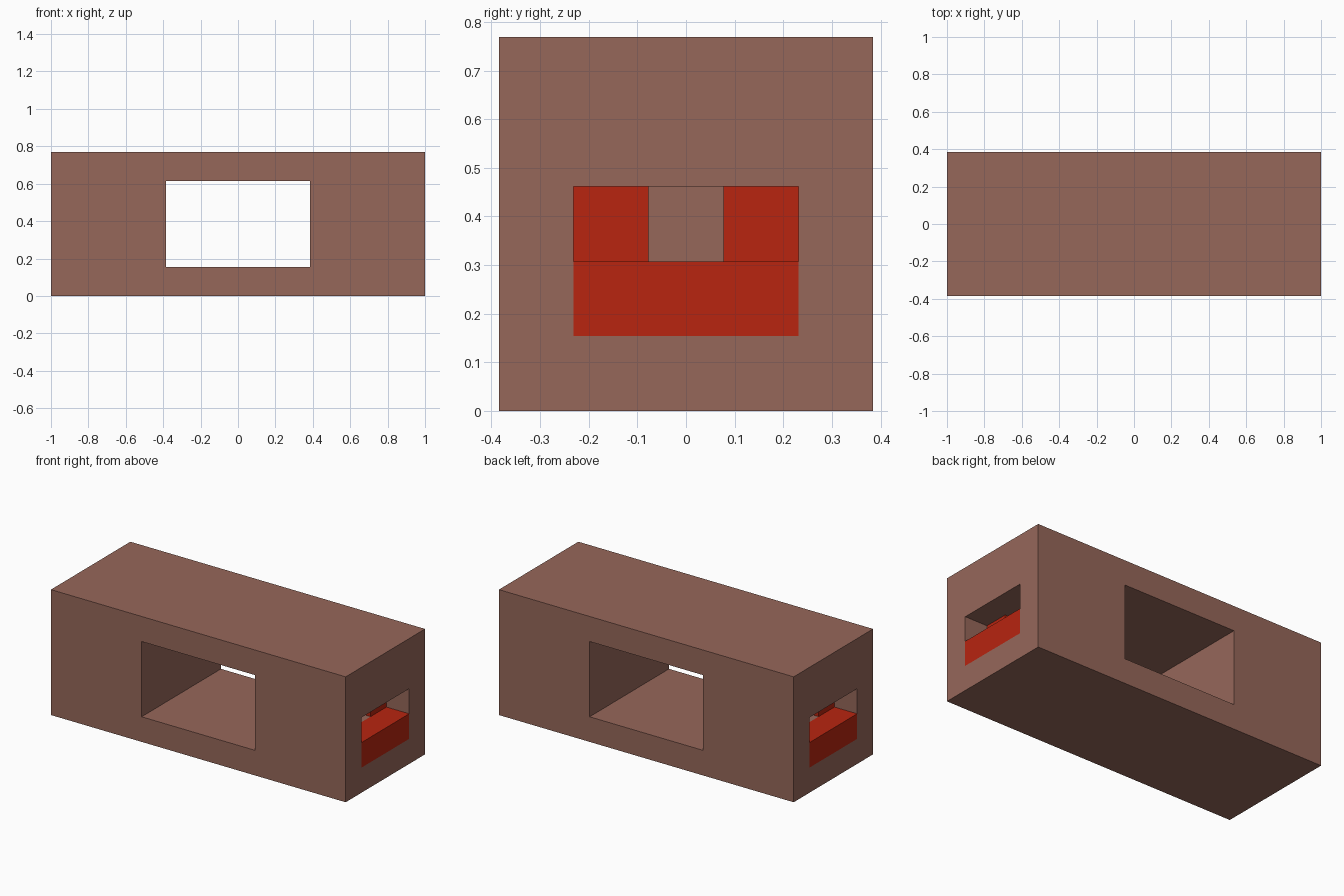
import bpy
from mathutils import Vector

cube = bpy.data.objects.get("Cube")
if cube:
    bpy.data.objects.remove(cube, do_unlink=True)

U = 1 / 13  # building module: the block is 26 x 10 x 10 modules


def make_material(name, rgb):
    mat = bpy.data.materials.new(name)
    mat.use_nodes = True
    mat.diffuse_color = (*rgb, 1)
    mat.node_tree.nodes["Principled BSDF"].inputs["Base Color"].default_value = (*rgb, 1)
    return mat


brown = make_material("clay brown", (0.305, 0.136, 0.102))
red = make_material("signal red", (0.479, 0.018, 0.005))


def box(name, low, high, mat):
    """Box between two corners given in modules."""
    low, high = Vector(low) * U, Vector(high) * U
    bpy.ops.mesh.primitive_cube_add(size=1, location=(low + high) / 2)
    obj = bpy.context.object
    obj.name = name
    obj.scale = high - low
    bpy.ops.object.transform_apply(location=False, rotation=False, scale=True)
    obj.data.materials.append(mat)
    return obj


def end_box(name, side, depth, y, z, mat):
    """Box set into one end; depth is measured inward from the end face."""
    xs = sorted(side * (13 - d) for d in depth)
    return box(name, (xs[0], y[0], z[0]), (xs[1], y[1], z[1]), mat)


def cut(target, cutter):
    mod = target.modifiers.new("cut", "BOOLEAN")
    mod.operation = "DIFFERENCE"
    mod.solver = "EXACT"
    mod.object = cutter
    bpy.context.view_layer.objects.active = target
    bpy.ops.object.modifier_apply(modifier=mod.name)
    bpy.data.objects.remove(cutter, do_unlink=True)


# Block with a rectangular window running front to back
block = box("block", (-13, -5, 0), (13, 5, 10), brown)
cut(block, box("window_cutter", (-5, -6, 2), (5, 6, 8), brown))

for side, label in ((1, "left"), (-1, "right")):
    # Socket in the end, with a deeper upper chamber
    cut(block, end_box("socket_cutter", side, (-1, 2), (-3, 3), (2, 6), brown))
    cut(block, end_box("chamber_cutter", side, (1, 4), (-3, 3), (4, 6), brown))

    # Red sill flush with the end face, and two posts behind it
    end_box(f"{label}_sill", side, (0, 2), (-3, 3), (2, 4), red)
    end_box(f"{label}_front_post", side, (2, 4), (-3, -1), (4, 6), red)
    end_box(f"{label}_back_post", side, (2, 4), (1, 3), (4, 6), red)
